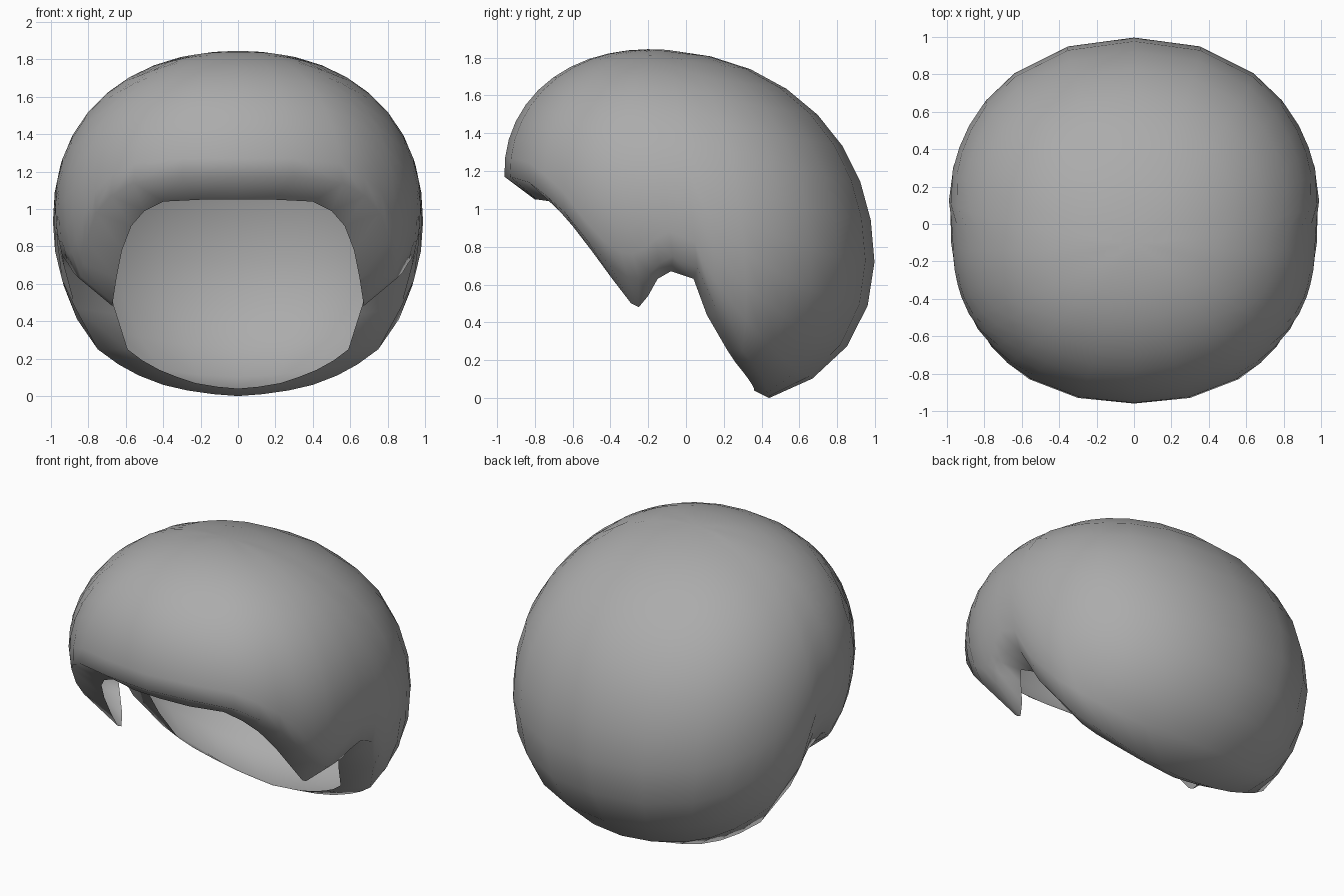
import bpy, bmesh
from mathutils import Vector

if "Cube" in bpy.data.objects:
    bpy.data.objects.remove(bpy.data.objects["Cube"])

CENTRE = Vector((0, 0, 0.92))
SIZE = Vector((1.0, 0.98, 0.91))
ROWS = 12

# Half of the hairline: (point where the shell turns under, inner lip edge)
RIM = [
    ((0, -.96, 1.17), (0, -.80, 1.05)),        # fringe
    ((.30, -.93, 1.17), (.20, -.79, 1.05)),
    ((.56, -.83, 1.14), (.40, -.72, 1.04)),
    ((.68, -.74, 1.07), (.50, -.67, .99)),
    ((.76, -.64, .98), (.57, -.60, .91)),
    ((.81, -.52, .83), (.62, -.50, .78)),
    ((.83, -.41, .71), (.65, -.39, .63)),
    ((.84, -.31, .64), (.67, -.29, .50)),      # sideburn tip
    ((.85, -.25, .63), (.67, -.25, .48)),
    ((.88, -.19, .66), (.70, -.20, .54)),
    ((.91, -.14, .71), (.75, -.15, .63)),
    ((.94, -.07, .75), (.81, -.08, .67)),      # ear notch
    ((.93, .06, .69), (.71, .04, .63)),
    ((.87, .16, .47), (.65, .11, .44)),        # nape
    ((.75, .30, .25), (.59, .22, .25)),
    ((.64, .36, .17), (.51, .26, .19)),
    ((.53, .40, .11), (.42, .30, .14)),
    ((.40, .42, .06), (.32, .33, .10)),
    ((.27, .43, .03), (.23, .35, .07)),
    ((.13, .44, .01), (.11, .36, .05)),
    ((0, .44, 0), (0, .36, .04)),
]


def unit(point):
    """Direction of a point seen from the centre, in scaled space."""
    d = Vector(point) - CENTRE
    return Vector((d.x / SIZE.x, d.y / SIZE.y, d.z / SIZE.z)).normalized()


def on_shell(d):
    """Project a direction on the tilted, slightly boxy ellipsoid."""
    p, q = 2.2, 2.15
    side = (abs(d.y) ** q + abs(d.z) ** q) ** (2 / q) + 0.3 * d.y * d.z
    r = (abs(d.x) ** p + side ** (p / 2)) ** (-1 / p)
    return CENTRE + Vector((d.x * SIZE.x, d.y * SIZE.y, d.z * SIZE.z)) * r


# Hair shell: strands fanned from the crown to the hairline, then curled under
bm = bmesh.new()
crown_dir = unit((0, -.10, 1.84))
crown = bm.verts.new(on_shell(crown_dir))
columns = []
for outer, lip in RIM:
    end = unit(outer)
    miss = Vector(outer) - on_shell(end)
    col = []
    for i in range(1, ROWS + 1):
        t = i / ROWS
        col.append(bm.verts.new(on_shell(crown_dir.slerp(end, t)) + miss * t ** 5))
    col.append(bm.verts.new(lip))
    columns.append(col)
for a, b in zip(columns, columns[1:]):
    bm.faces.new((crown, a[0], b[0]))
    for i in range(ROWS):
        bm.faces.new((a[i], a[i + 1], b[i + 1], b[i]))
for v in bm.verts:
    if abs(v.co.x) < 1e-4:
        v.co.x = 0
for f in bm.faces:
    f.smooth = True
mesh = bpy.data.meshes.new("hair_shell")
bm.to_mesh(mesh)
bm.free()
hair = bpy.data.objects.new("hair_shell", mesh)
bpy.context.collection.objects.link(hair)

# Dark grey colour
grey = bpy.data.materials.new("hair_grey")
grey.diffuse_color = (0.41, 0.41, 0.41, 1)
grey.use_nodes = True
grey.node_tree.nodes["Principled BSDF"].inputs["Base Color"].default_value = grey.diffuse_color
mesh.materials.append(grey)

# Other half
mirror = hair.modifiers.new("mirror", 'MIRROR')
mirror.use_clip = True
mirror.merge_threshold = 0.001
